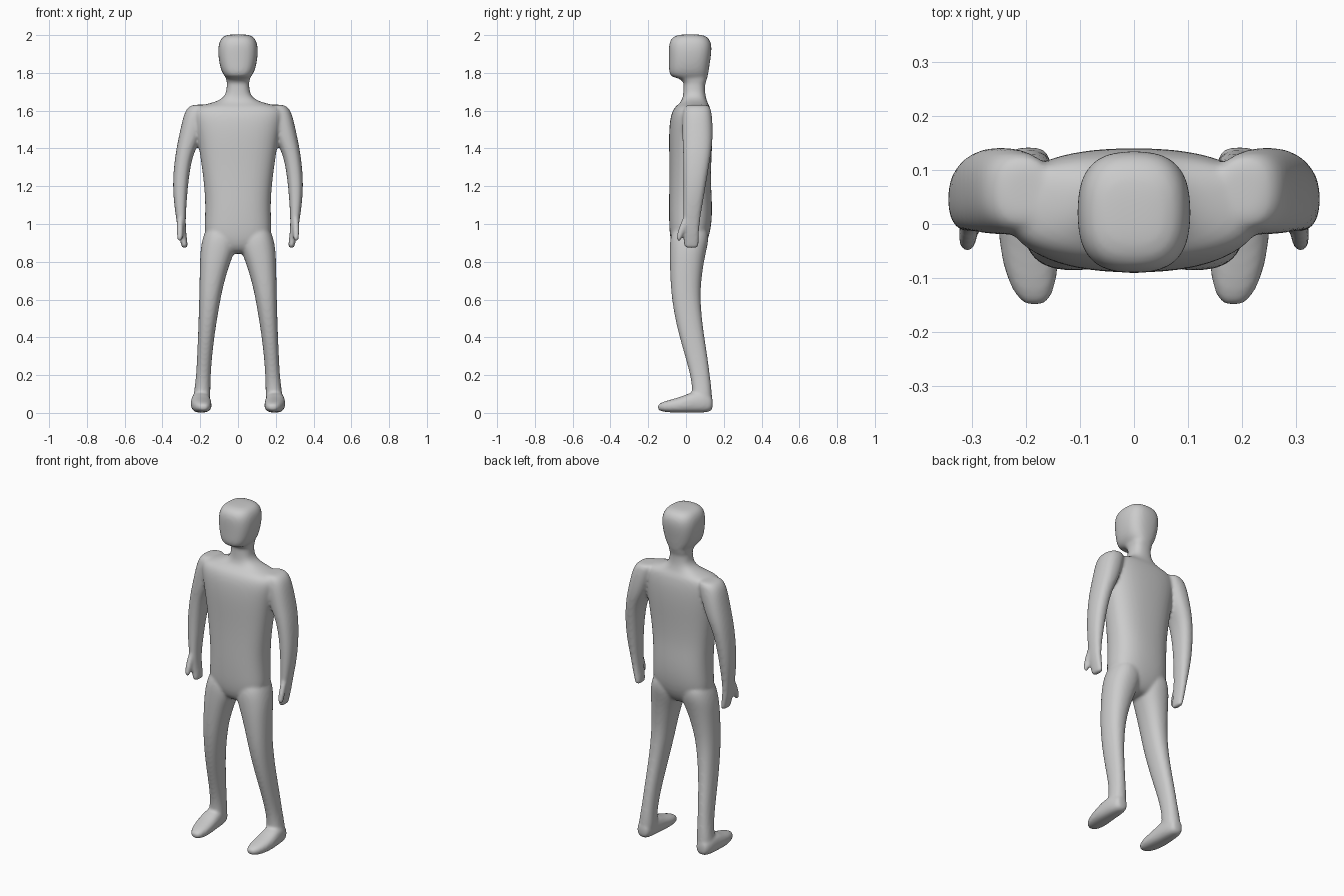
import bpy, bmesh, math

bm = bmesh.new()


def loft(sections, axis="z", n=2.3, mirror=False, seg=16):
    """Skin rounded sections (pos, x0, x1, v0, v1) stacked along z or y."""
    for side in ((1, -1) if mirror else (1,)):
        rings = []
        for p, x0, x1, v0, v1 in sections:
            ring = []
            for i in range(seg):
                a = 2 * math.pi * (i + 0.5) / seg
                c, s = math.cos(a), math.sin(a)
                c = math.copysign(abs(c) ** (2 / n), c)
                s = math.copysign(abs(s) ** (2 / n), s)
                x = side * ((x0 + x1) / 2 + c * (x1 - x0) / 2)
                v = (v0 + v1) / 2 + s * (v1 - v0) / 2
                ring.append(bm.verts.new((x, v, p) if axis == "z" else (x, p, v)))
            rings.append(ring)
        for a, b in zip(rings, rings[1:]):
            for i in range(seg):
                j = (i + 1) % seg
                bm.faces.new((a[i], a[j], b[j], b[i]))
        bm.faces.new(rings[0])
        bm.faces.new(rings[-1])


def centred(rows):
    return [(z, -w, w, y0, y1) for z, w, y0, y1 in rows]


# torso and neck
loft(centred([
    (0.84, 0.06, -0.03, 0.06), (0.87, 0.13, -0.07, 0.095),
    (0.93, 0.182, -0.088, 0.125), (1.02, 0.178, -0.092, 0.14),
    (1.12, 0.176, -0.092, 0.14), (1.22, 0.184, -0.09, 0.133),
    (1.34, 0.20, -0.09, 0.136), (1.46, 0.22, -0.093, 0.143),
    (1.55, 0.24, -0.088, 0.142), (1.60, 0.245, -0.074, 0.134),
    (1.625, 0.22, -0.055, 0.126), (1.642, 0.13, -0.03, 0.115),
    (1.67, 0.073, -0.017, 0.106), (1.71, 0.06, -0.014, 0.10),
    (1.78, 0.06, -0.014, 0.105), (1.84, 0.05, 0.0, 0.10)]), n=2.5)

# head
loft(centred([
    (1.71, 0.045, 0.0, 0.095), (1.74, 0.06, -0.01, 0.103),
    (1.772, 0.064, -0.03, 0.113), (1.776, 0.066, -0.078, 0.115),
    (1.80, 0.086, -0.092, 0.12), (1.85, 0.101, -0.092, 0.128),
    (1.91, 0.108, -0.093, 0.137), (1.955, 0.104, -0.092, 0.137),
    (1.985, 0.09, -0.078, 0.122), (2.0, 0.066, -0.05, 0.095),
    (2.004, 0.03, -0.01, 0.055)]), n=2.7)

# arms
loft([
    (1.632, 0.17, 0.225, 0.02, 0.10), (1.628, 0.15, 0.255, -0.005, 0.125),
    (1.60, 0.15, 0.282, -0.018, 0.136), (1.53, 0.17, 0.30, -0.022, 0.143),
    (1.44, 0.20, 0.319, -0.02, 0.143), (1.36, 0.242, 0.334, -0.016, 0.132),
    (1.23, 0.262, 0.347, -0.014, 0.11), (1.12, 0.271, 0.341, -0.015, 0.092),
    (1.03, 0.277, 0.328, -0.016, 0.076), (0.96, 0.275, 0.318, -0.016, 0.07),
    (0.91, 0.268, 0.306, -0.014, 0.069), (0.88, 0.266, 0.299, -0.011, 0.067),
    (0.872, 0.27, 0.295, -0.002, 0.06)], n=2.4, mirror=True)

# thumbs
loft([
    (1.05, 0.29, 0.32, -0.012, 0.03), (1.0, 0.289, 0.324, -0.03, 0.015),
    (0.96, 0.29, 0.325, -0.046, -0.008), (0.925, 0.292, 0.323, -0.051, -0.022),
    (0.908, 0.298, 0.318, -0.047, -0.03)], mirror=True)

# legs
loft([
    (1.0, 0.03, 0.16, -0.06, 0.11), (0.93, 0.005, 0.188, -0.086, 0.124),
    (0.87, 0.008, 0.20, -0.088, 0.112), (0.80, 0.04, 0.203, -0.088, 0.096),
    (0.68, 0.076, 0.205, -0.083, 0.079), (0.58, 0.096, 0.207, -0.074, 0.078),
    (0.44, 0.12, 0.211, -0.047, 0.092), (0.30, 0.137, 0.217, -0.006, 0.115),
    (0.20, 0.144, 0.222, 0.022, 0.127), (0.12, 0.146, 0.232, 0.034, 0.137),
    (0.06, 0.145, 0.24, 0.025, 0.14), (0.03, 0.16, 0.23, 0.04, 0.13)], mirror=True)

# feet
loft([
    (0.142, 0.175, 0.215, 0.03, 0.075), (0.135, 0.158, 0.232, 0.006, 0.09),
    (0.09, 0.146, 0.246, 0.0, 0.115), (0.03, 0.143, 0.25, 0.0, 0.112),
    (-0.02, 0.139, 0.252, 0.0, 0.088), (-0.08, 0.138, 0.243, 0.001, 0.071),
    (-0.125, 0.147, 0.225, 0.006, 0.058), (-0.146, 0.16, 0.207, 0.014, 0.046),
    (-0.15, 0.172, 0.196, 0.022, 0.038)], axis="y", n=2.5, mirror=True)

bmesh.ops.recalc_face_normals(bm, faces=bm.faces)
mesh = bpy.data.meshes.new("body")
bm.to_mesh(mesh)
bm.free()
body = bpy.data.objects.new("body", mesh)
bpy.context.collection.objects.link(body)

# blend all parts into one smooth skin
sub = body.modifiers.new("round", "SUBSURF")
sub.levels = sub.render_levels = 2
skin = body.modifiers.new("skin", "REMESH")
skin.mode = "VOXEL"
skin.voxel_size = 0.008
skin.use_smooth_shade = True
relax = body.modifiers.new("relax", "SMOOTH")
relax.factor = 0.5
relax.iterations = 8
